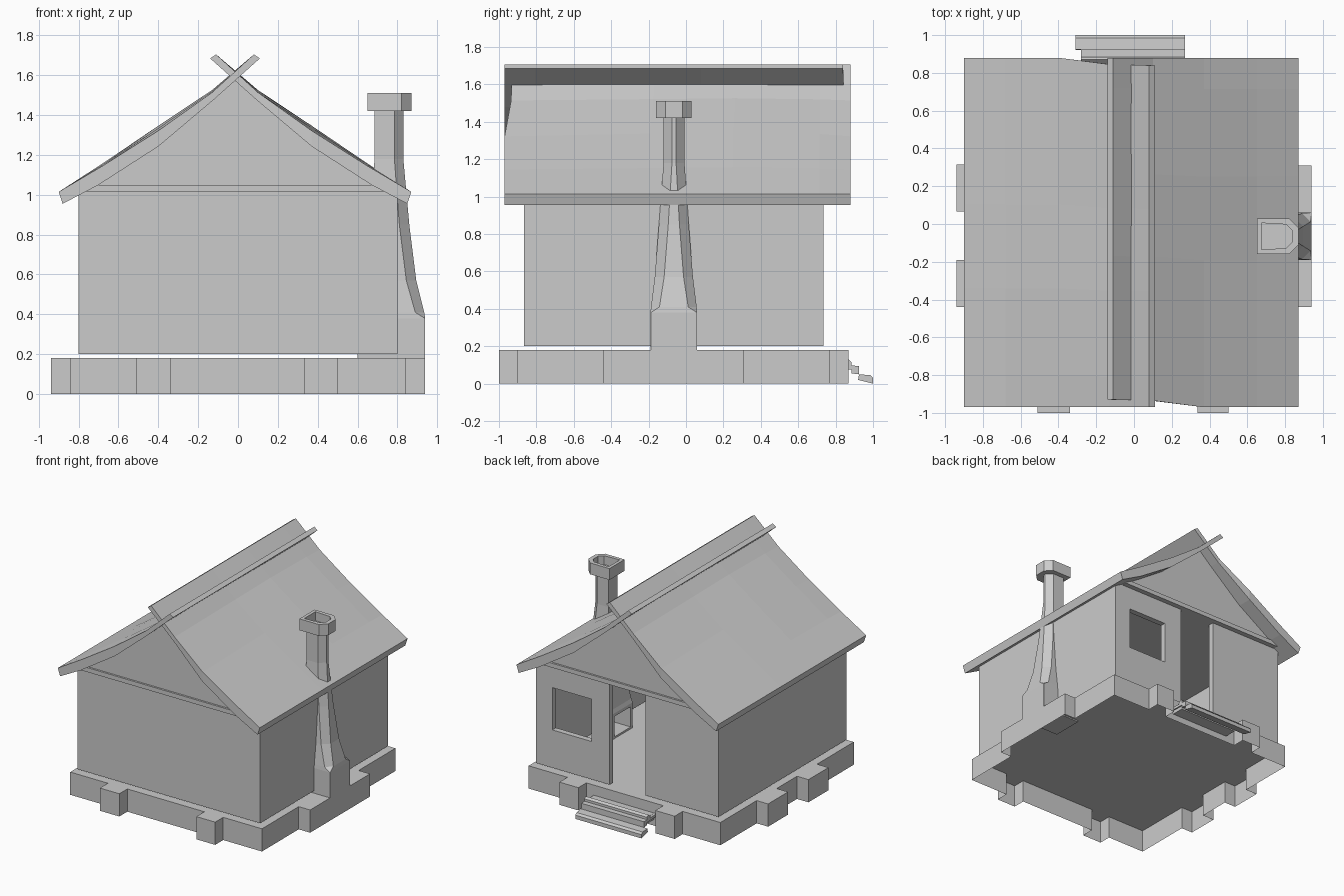
import bpy, bmesh
from mathutils import Matrix, Vector

if "Cube" in bpy.data.objects:
    bpy.data.objects.remove(bpy.data.objects["Cube"])


def finish(bm, name):
    bmesh.ops.recalc_face_normals(bm, faces=bm.faces[:])
    me = bpy.data.meshes.new(name)
    bm.to_mesh(me)
    bm.free()
    ob = bpy.data.objects.new(name, me)
    bpy.context.collection.objects.link(ob)
    return ob


def extrude(name, pts, move, cap=True):
    """Extrude a 3D outline along a vector; cap=False leaves the far end open."""
    bm = bmesh.new()
    a = [bm.verts.new(p) for p in pts]
    b = [bm.verts.new(Vector(p) + Vector(move)) for p in pts]
    n = len(pts)
    bm.faces.new(a)
    if cap:
        bm.faces.new(b)
    for i in range(n):
        bm.faces.new((a[i], a[(i + 1) % n], b[(i + 1) % n], b[i]))
    return finish(bm, name)


def box(name, x0, x1, y0, y1, z0, z1):
    return extrude(name, [(x0, y0, z0), (x1, y0, z0), (x1, y1, z0), (x0, y1, z0)],
                   (0, 0, z1 - z0))


# Stone base: notched outline, open underneath
outline = [(-.84, -.9), (-.51, -.9), (-.51, -1), (-.34, -1), (-.34, -.9),
           (.335, -.9), (.335, -1), (.5, -1), (.5, -.9), (.84, -.9),
           (.84, -.44), (.94, -.44), (.94, .31), (.84, .31), (.84, .77),
           (.5, .77), (.5, .87), (.335, .87), (.335, .77),
           (-.34, .77), (-.34, .87), (-.51, .87), (-.51, .77), (-.84, .77),
           (-.84, .315), (-.94, .315), (-.94, .065), (-.84, .065),
           (-.84, -.19), (-.94, -.19), (-.94, -.44), (-.84, -.44)]
extrude("stone_base", [(x, y, .18) for x, y in outline], (0, 0, -.18), cap=False)

# Walls: one outline broken by the full-height doorway
t = .045
plan = [(.155, .735), (.8, .735), (.8, -.865), (-.8, -.865), (-.8, .735), (-.16, .735),
        (-.16, .735 - t), (-.8 + t, .735 - t), (-.8 + t, -.865 + t),
        (.8 - t, -.865 + t), (.8 - t, .735 - t), (.155, .735 - t)]
walls = extrude("walls", [(x, y, .2) for x, y in plan], (0, 0, .82))

# Back window opening
cutter = box("window_cutter", .314, .656, .6, .85, .5, .835)
cutter.hide_render = True
cutter.hide_viewport = True
mod = walls.modifiers.new("window", 'BOOLEAN')
mod.object = cutter
mod.solver = 'EXACT'

# Ceiling plate and attic gable
box("ceiling_plate", -.76, .73, -.905, .775, 1.015, 1.05)
gable = [(-.72, 1.05), (.69, 1.05), (.37, 1.26), (-.015, 1.59), (-.4, 1.26)]
extrude("gable", [(x, -.89, z) for x, z in gable], (0, 1.65, 0))

# Roof panels: sagging tapered boards crossing at the ridge
top = [(-.90, 1.015), (-.68, 1.145), (-.40, 1.322), (-.13, 1.514), (.08, 1.705)]
low = [(-.88, .955), (-.70, 1.05), (-.40, 1.243), (-.12, 1.479), (.11, 1.685)]
back_end = [.88, .88, .88, .845, .84]
lift = [0, .012, .025, .012, 0]
rows = [0, .09, .34, .58, 1]
row_lift = [0, .5, 1, .6, 0]


def roof_panel(name, turn):
    bm = bmesh.new()
    rings = []
    for r, rl in zip(rows, row_lift):
        def ring(pr):
            return [bm.verts.new((x, -.97 + r * (e + .97), z + rl * l))
                    for (x, z), e, l in zip(pr, back_end, lift)]
        rings.append(ring(top) + ring(low)[::-1])
    n = len(rings[0])
    for a, b in zip(rings, rings[1:]):
        for i in range(n):
            bm.faces.new((a[i], a[(i + 1) % n], b[(i + 1) % n], b[i]))
    for r in (rings[0], rings[-1]):
        for i in range(4):
            bm.faces.new((r[i], r[i + 1], r[8 - i], r[9 - i]))
    if turn:
        c = Vector((-.015, -.045, 0))
        bmesh.ops.transform(bm, verts=bm.verts[:], matrix=Matrix.Translation(c)
                            @ Matrix.Rotation(3.14159265, 4, 'Z') @ Matrix.Translation(-c))
    finish(bm, name)


roof_panel("roof_left", False)
roof_panel("roof_right", True)


# Chimney: chamfered sections lofted upwards
def loft(name, sections, fireplace=False, flue=0):
    bm = bmesh.new()
    rings = []
    for z, xi, xo, y0, y1, c in sections:
        rings.append([bm.verts.new(p) for p in (
            (xi, y0, z), (xo - c, y0, z), (xo, y0 + c, z),
            (xo, y1 - c, z), (xo - c, y1, z), (xi, y1, z))])
    hearth = None
    for a, b in zip(rings, rings[1:]):
        for i in range(6):
            f = bm.faces.new((a[i], a[(i + 1) % 6], b[(i + 1) % 6], b[i]))
            if i == 5 and hearth is None:
                hearth = f
    bm.faces.new(rings[0])
    end = bm.faces.new(rings[-1])
    bm.normal_update()
    bmesh.ops.recalc_face_normals(bm, faces=bm.faces[:])
    for face, width, push in ((hearth, .035, Vector((.2, 0, 0)) if fireplace else None),
                              (end, .035, Vector((0, 0, -flue)) if flue else None)):
        if push is None:
            continue
        bmesh.ops.inset_region(bm, faces=[face], thickness=width)
        out = bmesh.ops.extrude_discrete_faces(bm, faces=[face])
        bmesh.ops.translate(bm, vec=push, verts=out["faces"][0].verts[:])
    finish(bm, name)


loft("chimney", [(.17, .6, .94, -.19, .06, .002), (.38, .6, .94, -.19, .06, .002),
                 (.41, .61, .935, -.187, .057, .045), (.57, .64, .895, -.167, .037, .05),
                 (.85, .67, .86, -.145, .015, .05), (1.18, .685, .83, -.12, -.008, .045),
                 (1.43, .685, .83, -.12, -.008, .045)], fireplace=True)
loft("chimney_cap", [(1.42, .65, .87, -.16, .03, .05), (1.51, .65, .87, -.16, .03, .05)],
     flue=.07)

# Back steps: two worn boards
box("upper_step_riser", -.26, .26, .76, .87, .05, .10)
for name, x0, x1, prof in (
        ("upper_step", -.28, .27, [(.76, .10), (.925, .095), (.925, .05), (.885, .055),
                                   (.885, .075), (.76, .08)]),
        ("upper_step_lip", -.28, .27, [(.84, .10), (.87, .13), (.885, .115), (.885, .09)]),
        ("lower_step", -.31, .27, [(.92, .02), (.925, .05), (.985, .045), (1, .03),
                                   (1, .0), (.96, .01)])):
    extrude(name, [(x0, y, z) for y, z in prof], (x1 - x0, 0, 0))
